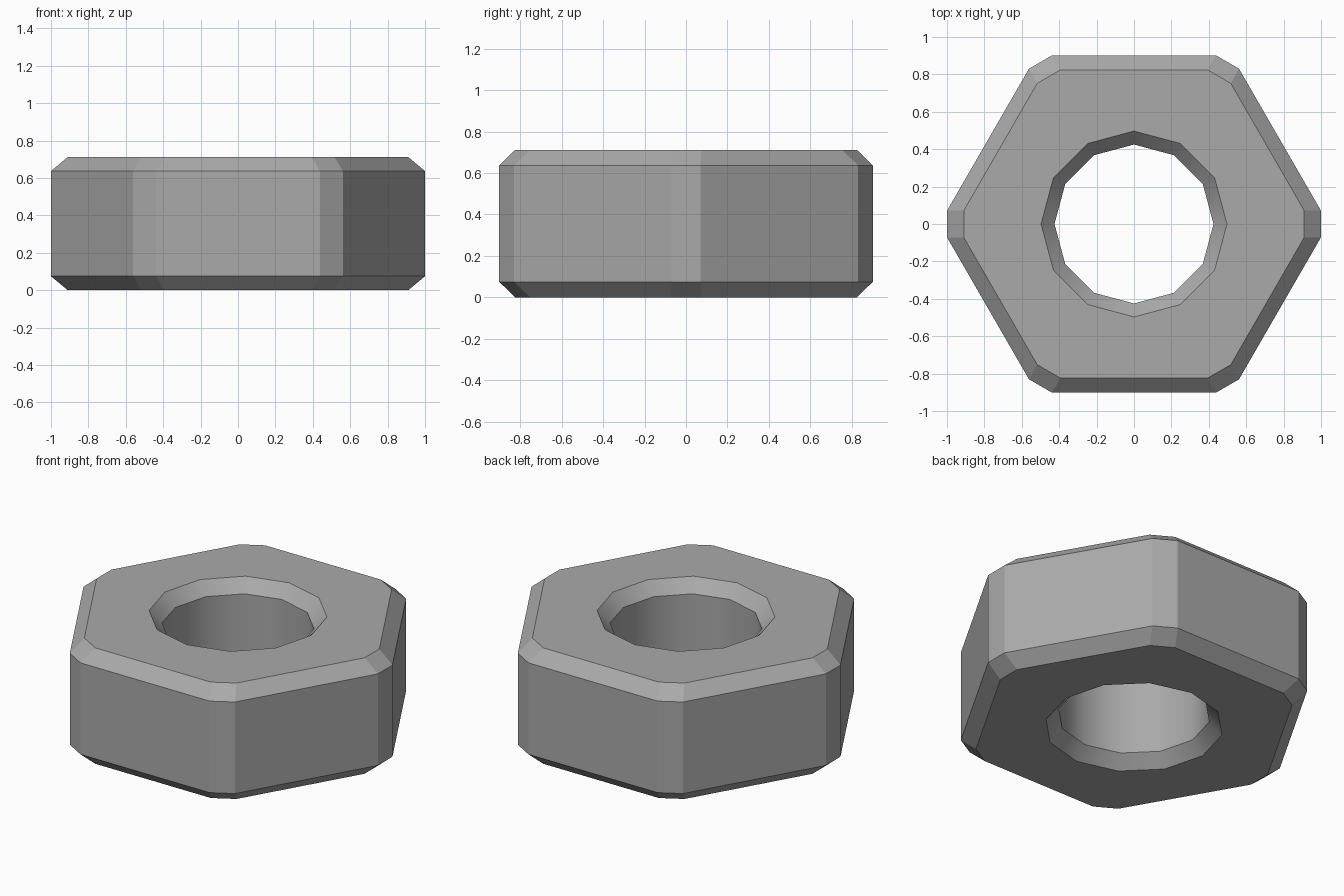
import bpy, bmesh, math

cube = bpy.data.objects.get("Cube")
if cube:
    bpy.data.objects.remove(cube, do_unlink=True)

HEIGHT, CHAMFER = 0.712, 0.075

steel = bpy.data.materials.new("grey steel")
steel.use_nodes = True
colour = (0.4, 0.4, 0.4, 1)
steel.diffuse_color = colour
steel.node_tree.nodes["Principled BSDF"].inputs["Base Color"].default_value = colour

bm = bmesh.new()


def ring(z, radius, angles):
    return [bm.verts.new((radius * math.cos(a), radius * math.sin(a), z)) for a in angles]


def hex_angles(half):
    # two points per corner of a hexagon with clipped corners
    return [math.radians(60 * i + s * half) for i in range(6) for s in (-1, 1)]


wide, narrow = hex_angles(4.05), hex_angles(4.5)
hole = [math.radians(30 * i) for i in range(12)]
levels = (0, CHAMFER, HEIGHT - CHAMFER, HEIGHT)

# Closed cross-section: up the outside, then down the bore
loops = [ring(z, r, a) for z, r, a in zip(levels, (0.913, 1.0025, 1.0025, 0.913),
                                          (narrow, wide, wide, narrow))]
loops += [ring(z, r, hole) for z, r in zip(reversed(levels), (0.497, 0.425, 0.425, 0.497))]

for k, lower in enumerate(loops):
    upper = loops[(k + 1) % len(loops)]
    for i in range(12):
        j = (i + 1) % 12
        face = bm.faces.new((lower[i], lower[j], upper[j], upper[i]))
        face.smooth = k in (4, 5, 6)  # bore and its chamfers

bmesh.ops.recalc_face_normals(bm, faces=bm.faces)
for edge in bm.edges:
    edge.smooth = edge.calc_face_angle() < math.radians(35)

mesh = bpy.data.meshes.new("hex_nut")
bm.to_mesh(mesh)
bm.free()
mesh.materials.append(steel)
nut = bpy.data.objects.new("hex_nut", mesh)
bpy.context.collection.objects.link(nut)
